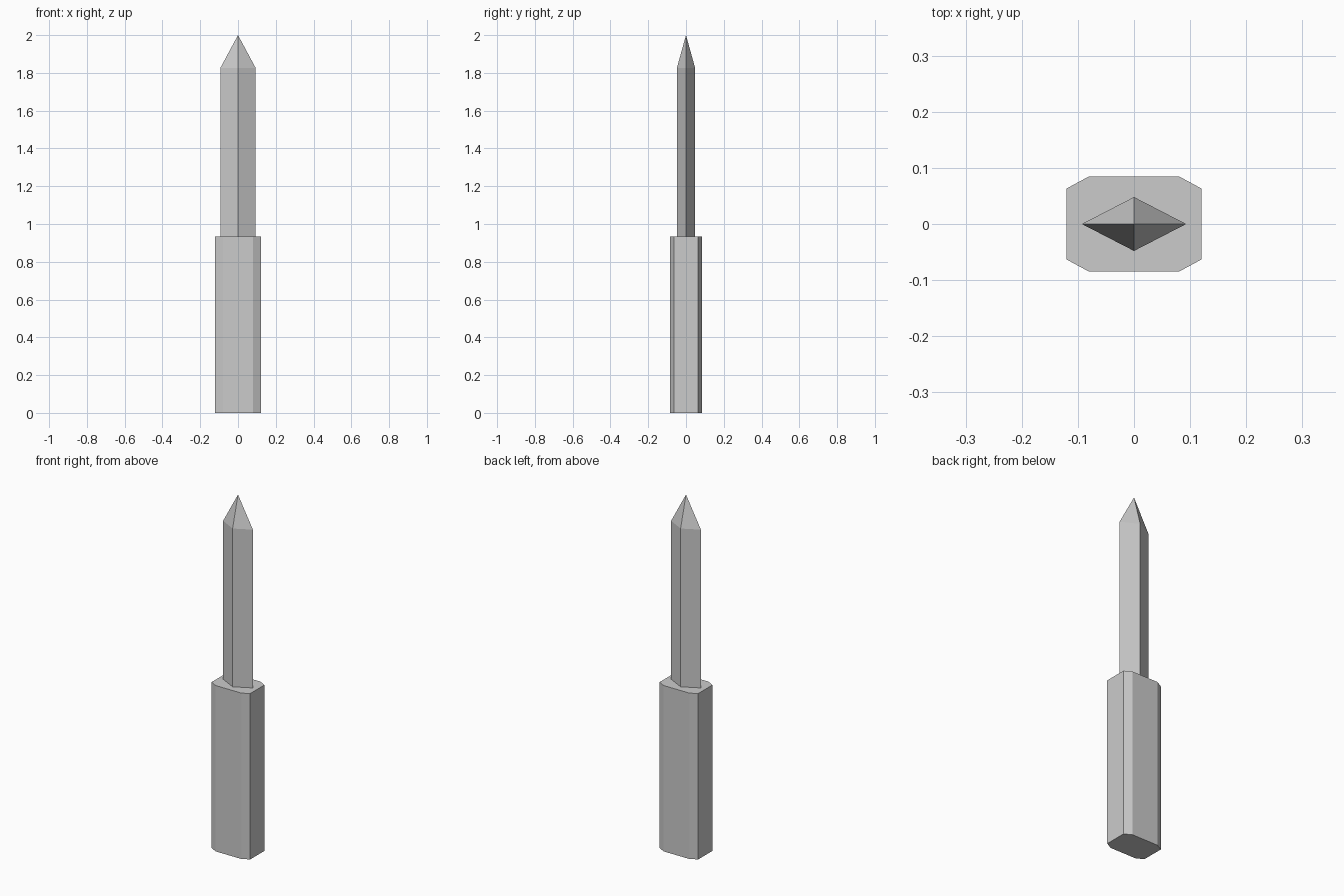
import bpy
import bmesh

if "Cube" in bpy.data.objects:
    bpy.data.objects.remove(bpy.data.objects["Cube"])


def prism(name, outline, z0, z1, tip=None):
    """Extrude an outline from z0 to z1; close it with a flat cap or a point."""
    bm = bmesh.new()
    low = [bm.verts.new((x, y, z0)) for x, y in outline]
    high = [bm.verts.new((x, y, z1)) for x, y in outline]
    apex = bm.verts.new((0, 0, tip)) if tip else None
    n = len(outline)
    bm.faces.new(low[::-1])
    for i in range(n):
        j = (i + 1) % n
        bm.faces.new((low[i], low[j], high[j], high[i]))
        if apex:
            bm.faces.new((high[i], high[j], apex))
    if not apex:
        bm.faces.new(high)
    bmesh.ops.recalc_face_normals(bm, faces=bm.faces)
    mesh = bpy.data.meshes.new(name)
    bm.to_mesh(mesh)
    bm.free()
    obj = bpy.data.objects.new(name, mesh)
    bpy.context.collection.objects.link(obj)
    return obj


# Handle: rectangular grip with chamfered corners
corner = [(0.1205, 0.063), (0.08, 0.085)]
half = corner + [(-x, y) for x, y in reversed(corner)]
prism("handle", half + [(-x, -y) for x, y in half], 0, 0.935)

# Blade: diamond section ending in a point, seated slightly in the handle
diamond = [(0.093, 0), (0, 0.048), (-0.093, 0), (0, -0.048)]
prism("blade", diamond, 0.92, 1.827, tip=2.0)
